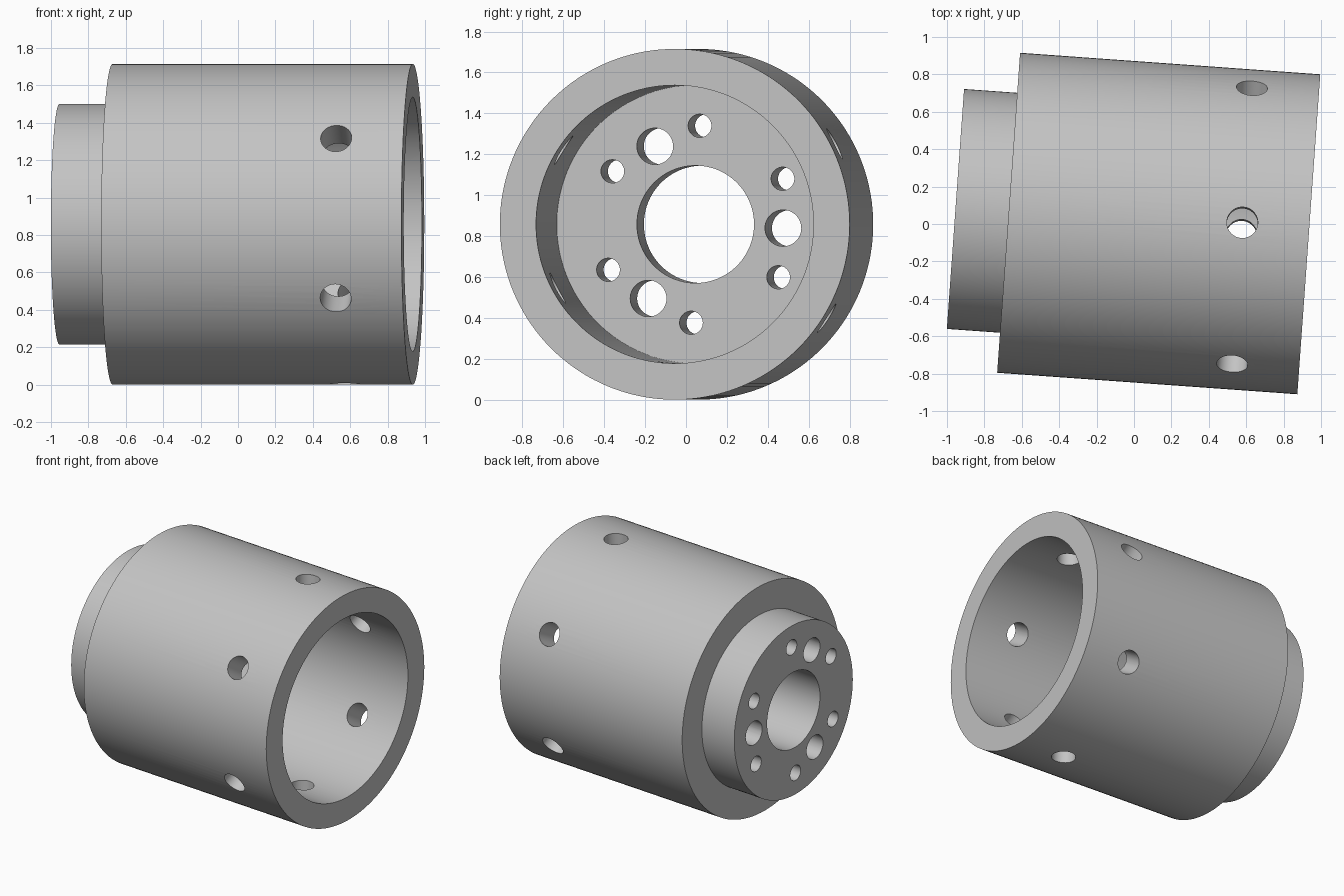
import bpy, bmesh, math
from mathutils import Matrix, Vector

if "Cube" in bpy.data.objects:
    bpy.data.objects.remove(bpy.data.objects["Cube"], do_unlink=True)

OUTER, BORE, HUB, CENTRE_HOLE = 0.8575, 0.68, 0.643, 0.287
HUB_END, STEP, FLOOR, RIM = -0.957, -0.672, -0.48, 0.937
FIRST_HOLE = 27.5  # degrees, shared by both hole patterns

grey = bpy.data.materials.new("plain grey")
grey.use_nodes = True
grey.diffuse_color = (0.55, 0.55, 0.55, 1)
grey.node_tree.nodes["Principled BSDF"].inputs["Base Color"].default_value = grey.diffuse_color


def make_object(name, bm):
    bmesh.ops.recalc_face_normals(bm, faces=bm.faces)
    mesh = bpy.data.meshes.new(name)
    bm.to_mesh(mesh)
    bm.free()
    mesh.materials.append(grey)
    obj = bpy.data.objects.new(name, mesh)
    bpy.context.collection.objects.link(obj)
    return obj


def lathe(name, profile, steps=144):
    """Turn a closed (axial, radius) profile around the x axis."""
    bm = bmesh.new()
    verts = [bm.verts.new((u, 0, r)) for u, r in profile]
    edges = [bm.edges.new((verts[i - 1], verts[i])) for i in range(len(verts))]
    bmesh.ops.spin(bm, geom=verts + edges, cent=(0, 0, 0), axis=(1, 0, 0),
                   angle=math.tau, steps=steps, use_duplicate=False)
    bmesh.ops.remove_doubles(bm, verts=bm.verts, dist=1e-4)
    return make_object(name, bm)


def add_drill(bm, centre, direction, radius, length):
    turn = Vector(direction).to_track_quat('Z', 'Y').to_matrix().to_4x4()
    bmesh.ops.create_cone(bm, cap_ends=True, segments=48, radius1=radius, radius2=radius,
                          depth=length, matrix=Matrix.Translation(centre) @ turn)


def spoke(degrees):
    a = math.radians(degrees)
    return Vector((0, math.cos(a), math.sin(a)))


# Stepped cup with hub, bore and centre hole
housing = lathe("flanged_sleeve", [
    (HUB_END, CENTRE_HOLE), (HUB_END, HUB), (STEP, HUB), (STEP, OUTER),
    (RIM, OUTER), (RIM, BORE), (FLOOR, BORE), (FLOOR, CENTRE_HOLE)])

drills = bmesh.new()
axis = Vector((1, 0, 0))
for k in range(6):
    d = spoke(FIRST_HOLE + 60 * k)
    # Small bolt holes through the floor
    add_drill(drills, d * 0.482 + axis * -0.72, axis, 0.057, 0.8)
    # Radial holes through the sleeve wall
    add_drill(drills, d * 0.78 + axis * 0.578, d, 0.083, 0.4)
# Larger dowel holes through the floor
for k in range(3):
    add_drill(drills, spoke(FIRST_HOLE + 90 + 120 * k) * 0.43 + axis * -0.72, axis, 0.089, 0.8)
cutter = make_object("hole_cutter", drills)
cutter.hide_render = True

# Cut the holes, then shade
cut = housing.modifiers.new("holes", 'BOOLEAN')
cut.operation = 'DIFFERENCE'
cut.solver = 'EXACT'
cut.object = cutter
bpy.ops.object.select_all(action='DESELECT')
bpy.context.view_layer.objects.active = housing
housing.select_set(True)
bpy.ops.object.modifier_apply(modifier=cut.name)
bpy.data.objects.remove(cutter, do_unlink=True)
bpy.ops.object.shade_smooth_by_angle(angle=math.radians(30))

# Slight yaw of the whole part
housing.rotation_euler.z = math.radians(-4.1)
housing.location = (0, 0.012, OUTER)
